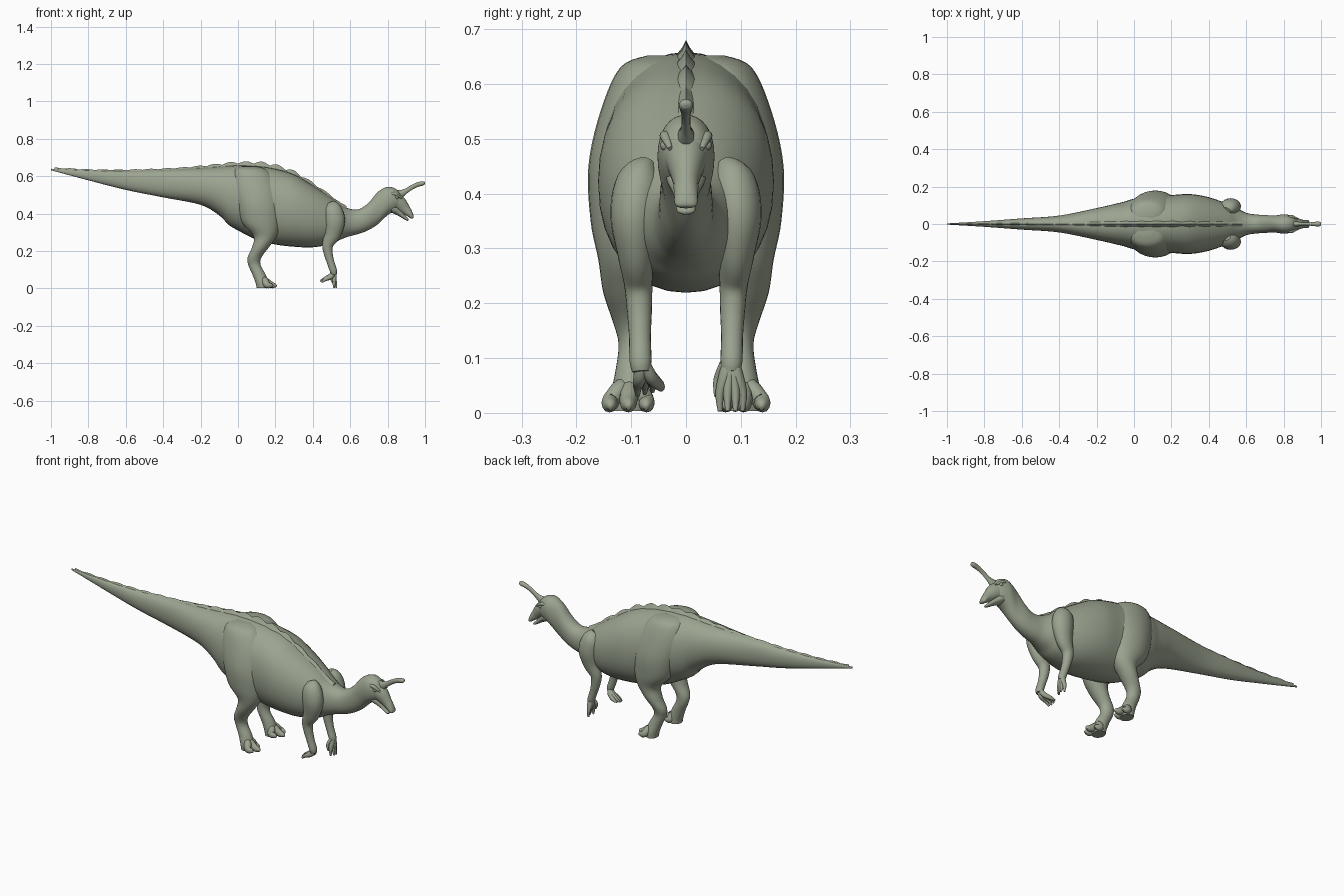
import bpy, bmesh
from math import sin, cos, pi, radians, copysign
from mathutils import Vector

skin = bpy.data.materials.new("skin")
skin.diffuse_color = (0.33, 0.37, 0.28, 1)


def finish(name, bm):
    bmesh.ops.recalc_face_normals(bm, faces=bm.faces)
    me = bpy.data.meshes.new(name)
    bm.to_mesh(me)
    bm.free()
    me.materials.append(skin)
    for p in me.polygons:
        p.use_smooth = True
    me.set_sharp_from_angle(angle=radians(50))
    ob = bpy.data.objects.new(name, me)
    bpy.context.collection.objects.link(ob)
    return ob


def spline(pts, sub):
    """Smooth curve through stations of any dimension."""
    out = []
    for i in range(len(pts) - 1):
        quad = [pts[max(i - 1, 0)], pts[i], pts[i + 1], pts[min(i + 2, len(pts) - 1)]]
        for k in range(sub):
            t = k / sub
            out.append([0.5 * (2 * b + (c - a) * t + (2 * a - 5 * b + 4 * c - d) * t * t
                               + (3 * b - a - 3 * c + d) * t ** 3) for a, b, c, d in zip(*quad)])
    return out + [list(pts[-1])]


def tube(name, pts, axis=None, segs=20, sub=5, power=2.0):
    """Loft through stations (x, y, z, half width in y, half depth)."""
    st = spline(pts, sub)
    bm, rings = bmesh.new(), []
    for i, (x, y, z, rw, rh) in enumerate(st):
        t = Vector(axis) if axis else (Vector(st[min(i + 1, len(st) - 1)][:3])
                                       - Vector(st[max(i - 1, 0)][:3])).normalized()
        side = (Vector((0, 1, 0)) - t * t.y).normalized()
        up = t.cross(side)
        ring = []
        for k in range(segs):
            a = 2 * pi * k / segs
            c, s = (copysign(abs(v) ** (2 / power), v) for v in (cos(a), sin(a)))
            ring.append(bm.verts.new(Vector((x, y, z)) + side * max(rw, .001) * c + up * max(rh, .001) * s))
        rings.append(ring)
    for a, b in zip(rings, rings[1:]):
        for k in range(segs):
            bm.faces.new((a[k], a[(k + 1) % segs], b[(k + 1) % segs], b[k]))
    bm.faces.new(rings[0])
    bm.faces.new(rings[-1])
    return finish(name, bm)


# Tail, torso, neck and skull: (x, top, bottom, half width)
outline = [(-1, .64, .632, .003), (-.8, .63, .578, .015), (-.6, .628, .527, .03), (-.4, .634, .487, .045),
           (-.2, .645, .447, .085), (-.1, .652, .39, .108), (-.05, .656, .34, .12), (0, .658, .31, .135),
           (.1, .655, .26, .152), (.2, .64, .235, .155), (.3, .61, .223, .16), (.4, .552, .22, .143),
           (.5, .485, .238, .108), (.55, .447, .262, .085), (.6, .425, .28, .06), (.65, .425, .293, .051),
           (.7, .46, .313, .048), (.75, .518, .345, .045), (.8, .543, .392, .052), (.84, .534, .415, .045),
           (.865, .51, .435, .032), (.875, .49, .455, .015)]
body = [(x, 0, (t + b) / 2, w, (t - b) / 2) for x, t, b, w in outline]
tube("body", body, axis=(1, 0, 0), segs=32, power=2.15)


# Scalloped ridge along the spine
def back(x):
    for a, b in zip(outline, outline[1:]):
        if a[0] <= x <= b[0]:
            return a[1] + (b[1] - a[1]) * (x - a[0]) / (b[0] - a[0])


bm, rows = bmesh.new(), []
for i in range(261):
    x = -.98 + i * .006
    size = .008 + .02 * max(0, 1 - abs(x - .15) / .45)
    scale = size * (.4 + .6 * abs(sin(pi * x / .085)))
    base = .004 + .02 * min(1, (x + .98) / .9)
    z = back(x)
    rows.append([bm.verts.new(p) for p in ((x, -base, z - .012), (x, -base * .3, z + scale * .4), (x, 0, z + scale),
                                           (x, base * .3, z + scale * .4), (x, base, z - .012))])
for a, b in zip(rows, rows[1:]):
    for k in range(5):
        bm.faces.new((a[k], a[(k + 1) % 5], b[(k + 1) % 5], b[k]))
bm.faces.new(rows[0])
bm.faces.new(rows[-1])
finish("spine_ridge", bm)

# Snout, lower jaw and head crest
tube("snout", [(.79, 0, .48, .03, .03), (.82, 0, .475, .046, .05), (.86, 0, .455, .036, .042),
               (.895, 0, .422, .024, .028), (.918, 0, .398, .022, .018), (.931, 0, .38, .02, .01),
               (.934, 0, .375, .01, .004)])
tube("lower_jaw", [(.79, 0, .45, .03, .03), (.83, 0, .428, .036, .025), (.865, 0, .402, .024, .016),
                   (.89, 0, .38, .019, .01), (.906, 0, .368, .016, .007), (.911, 0, .364, .006, .003)])
tube("head_crest", [(.82, 0, .50, .02, .03), (.86, 0, .502, .016, .024), (.895, 0, .519, .009, .014),
                    (.93, 0, .541, .008, .012), (.96, 0, .555, .011, .012), (.985, 0, .561, .013, .012),
                    (.996, 0, .563, .01, .008), (1.0, 0, .563, .003, .003)], segs=16)

for s, label in ((-1, "near"), (1, "far")):
    # Eye under a brow
    tube(f"{label}_brow", [(.815, s * .038, .505, .004, .004), (.84, s * .038, .505, .01, .009),
                           (.875, s * .029, .482, .004, .004)], segs=10)
    bm = bmesh.new()
    bmesh.ops.create_uvsphere(bm, u_segments=12, v_segments=8, radius=.01)
    bmesh.ops.translate(bm, verts=bm.verts, vec=(.848, s * .037, .488))
    finish(f"{label}_eye", bm)

    # Hind leg: hip, thigh, shank and ankle in level slices
    leg = [(.06, .04, .652, .03, .04), (.07, .06, .63, .06, .09), (.09, .07, .55, .086, .125),
           (.11, .09, .45, .088, .121), (.125, .1, .35, .074, .103), (.145, .106, .28, .054, .062),
           (.12, .107, .22, .044, .045), (.088, .1, .165, .033, .037), (.088, .095, .125, .028, .033),
           (.112, .098, .075, .031, .035), (.128, .102, .03, .036, .034), (.13, .102, .003, .036, .03)]
    tube(f"{label}_hind_leg", [(x, s * y, z, w, d) for x, y, z, w, d in leg], axis=(0, 0, 1), segs=28)

    # Hind toes with blunt claws
    for j, (y, tip) in enumerate(((.073, .178), (.105, .205), (.138, .185))):
        tube(f"{label}_hind_toe_{j}", [(.105, s * .1, .055, .015, .014),
                                       (.14, s * (y + .1) / 2, .042, .018, .02),
                                       (tip - .03, s * y, .02, .016, .018),
                                       (tip - .008, s * y, .014, .011, .012),
                                       (tip, s * y, .008, .004, .005)], segs=12)

    # Front leg from shoulder to wrist
    arm = [(.49, .07, .45, .02, .03), (.505, .085, .42, .042, .05), (.517, .094, .36, .044, .055),
           (.505, .091, .29, .034, .044), (.48, .087, .235, .026, .03), (.482, .085, .19, .023, .024),
           (.495, .084, .14, .02, .02), (.51, .083, .095, .02, .019), (.514, .082, .075, .016, .014)]
    tube(f"{label}_front_leg", [(x, s * y, z, w, d) for x, y, z, w, d in arm])

    # Fingers: the near hand is lifted and folded back, the far one stands
    for j, y in enumerate((.062, .076, .09, .103)):
        drop = .006 * abs(j - 1.5)
        if s < 0:
            yy = y - .015
            path = [(.512, -.08, .095), (.5, -(yy + .08) / 2, .074 - drop),
                    (.468, -yy, .058 - drop), (.438 + drop, -yy, .044 - j * .004)]
        else:
            path = [(.51, .082, .1), (.513, (y + .082) / 2, .07),
                    (.522 - drop, y, .035), (.532 - drop * 2, y, .003)]
        radii = (.012, .012, .0085, .004)
        tube(f"{label}_finger_{j}", [(*p, r, r * 1.15) for p, r in zip(path, radii)], segs=10)

# Thumb-like spur on the standing hand
tube("far_spur", [(.51, .07, .09, .009, .009), (.498, .058, .06, .008, .008), (.505, .054, .03, .003, .003)], segs=10)
